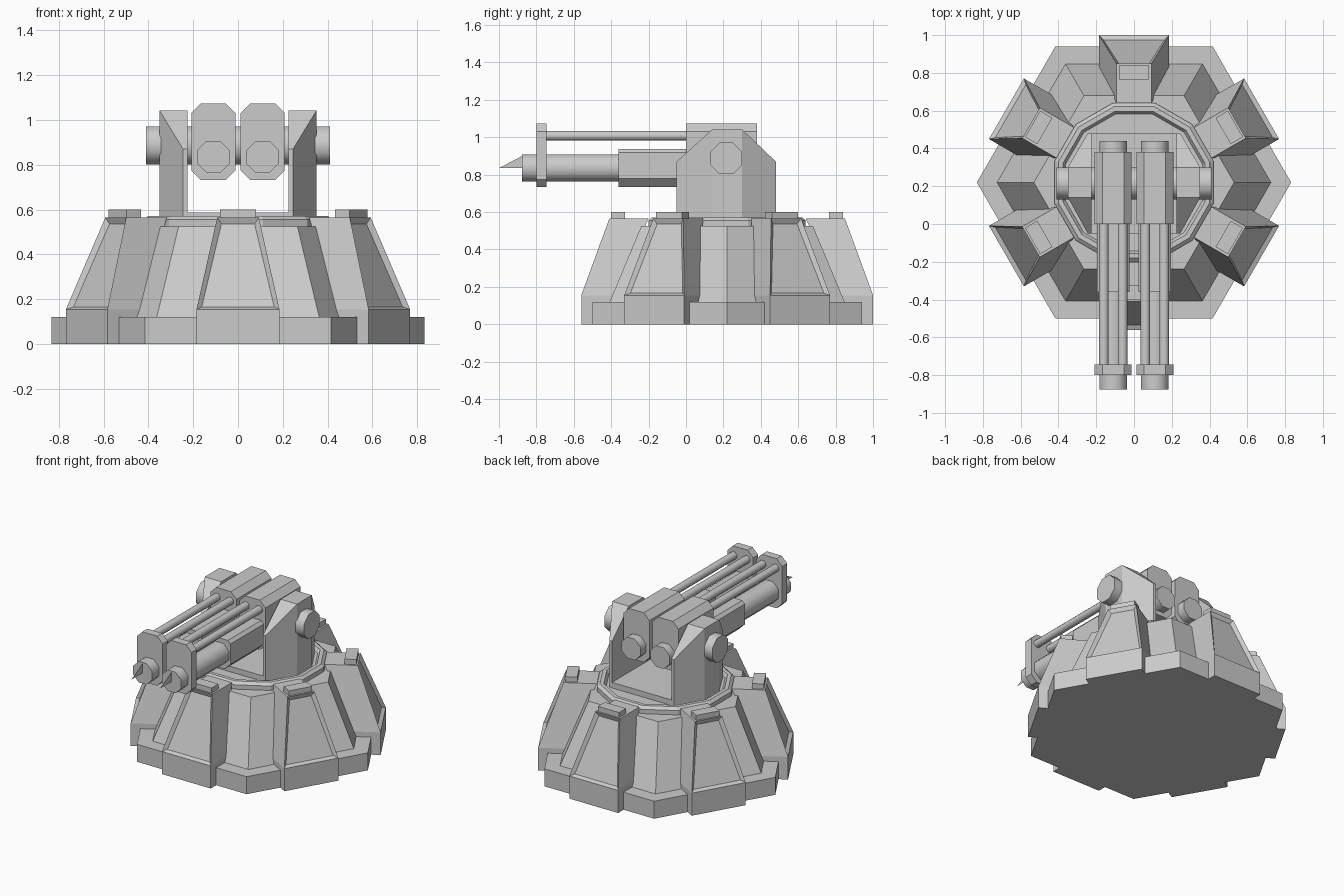
import bpy, bmesh
from math import pi, cos, sin, radians
from mathutils import Matrix, Vector

if "Cube" in bpy.data.objects:
    bpy.data.objects.remove(bpy.data.objects["Cube"])

CY = 0.22  # turret axis lies at y = 0.22


def finish(name, bm, smooth=False):
    bmesh.ops.recalc_face_normals(bm, faces=bm.faces[:])
    me = bpy.data.meshes.new(name)
    bm.to_mesh(me)
    bm.free()
    ob = bpy.data.objects.new(name, me)
    bpy.context.collection.objects.link(ob)
    if smooth:
        bpy.context.view_layer.objects.active = ob
        ob.select_set(True)
        bpy.ops.object.shade_smooth_by_angle(angle=radians(50))
        ob.select_set(False)
    return ob


def loft(loops, bm=None, cap=True):
    """Skin a list of equal-length closed loops of 3D points."""
    bm = bm or bmesh.new()
    rings = [[bm.verts.new(p) for p in loop] for loop in loops]
    n = len(rings[0])
    for a, b in zip(rings, rings[1:]):
        for i in range(n):
            j = (i + 1) % n
            bm.faces.new((a[i], a[j], b[j], b[i]))
    if cap:
        bm.faces.new(rings[0])
        bm.faces.new(rings[-1])
    return bm


def ngon(n, r, z, off=0.0):
    return [(r * cos(off + 2 * pi * i / n), CY + r * sin(off + 2 * pi * i / n), z) for i in range(n)]


def rect(r0, r1, hw, z):
    return [(r0, -hw, z), (r1, -hw, z), (r1, hw, z), (r0, hw, z)]


def rod(name, x, z, r, y0, y1, off=pi / 8):
    """Eight-sided rod running along y."""
    ring = [(x + r * cos(off + i * pi / 4), z + r * sin(off + i * pi / 4)) for i in range(8)]
    return finish(name, loft([[(a, y, b) for a, b in ring] for y in (y0, y1)]), True)


def block(name, x, hw, z0, z1, ct, cb, y0, y1):
    """Block along y with chamfered top (ct) and bottom (cb) corners."""
    sec = [(-hw, z0 + cb), (-hw + cb, z0), (hw - cb, z0), (hw, z0 + cb),
           (hw, z1 - ct), (hw - ct, z1), (-hw + ct, z1), (-hw, z1 - ct)]
    return finish(name, loft([[(x + a, y, b) for a, b in sec] for y in (y0, y1)]))


# Hexagonal footing and tapered body
finish("footing", loft([ngon(6, 0.832, 0), ngon(6, 0.832, 0.12)]))
finish("tapered_body", loft([ngon(6, 0.725, 0.12), ngon(6, 0.53, 0.525)]))

# Twelve-sided turntable ring with a sunken floor
o = pi / 12
finish("turntable_ring", loft([ngon(12, 0.435, 0.5, o), ngon(12, 0.435, 0.555, o),
                               ngon(12, 0.415, 0.572, o), ngon(12, 0.39, 0.572, o),
                               ngon(12, 0.375, 0.55, o)]))

# Six buttresses with recessed face panels and a cap block each
for k in range(6):
    turn = Matrix.Translation((0, CY, 0)) @ Matrix.Rotation(radians(30 + 60 * k), 4, 'Z')
    bm = loft([rect(0.61, 0.78, 0.185, 0), rect(0.61, 0.78, 0.185, 0.155),
               rect(0.42, 0.63, 0.093, 0.565)])
    bmesh.ops.recalc_face_normals(bm, faces=bm.faces[:])
    bm.normal_update()
    panel = [f for f in bm.faces if f.normal.x > 0.7 and f.normal.z > 0.1]
    bmesh.ops.inset_individual(bm, faces=panel, thickness=0.03, depth=-0.02)
    bm.transform(turn)
    finish("buttress", bm)
    cap = loft([rect(0.545, 0.62, 0.08, 0.55), rect(0.545, 0.62, 0.08, 0.6)])
    cap.transform(turn)
    finish("buttress_cap", cap)

# Yoke: floor plate and two chamfered side plates
plan = [(0.23, -0.05), (0.35, 0.14), (0.35, 0.30), (0.23, 0.48)]
plan += [(-x, y) for x, y in reversed(plan)]
finish("yoke_floor", loft([[(x, y, z) for x, y in plan] for z in (0.54, 0.588)]))
side = [(-0.05, 0.55, 0.245), (-0.05, 0.87, 0.245), (0.14, 1.042, 0.35), (0.30, 1.042, 0.35),
        (0.48, 0.87, 0.245), (0.48, 0.55, 0.245), (0.30, 0.55, 0.35), (0.14, 0.55, 0.35)]
for s in (-1, 1):
    bm = bmesh.new()
    out = [bm.verts.new((s * x, y, z)) for y, z, x in side]
    inn = [bm.verts.new((s * 0.225, y, z)) for y, z, x in side]
    for i in range(8):
        j = (i + 1) % 8
        bm.faces.new((out[i], out[j], inn[j], inn[i]))
    for q in ((0, 1, 2, 7), (7, 2, 3, 6), (6, 3, 4, 5)):
        bm.faces.new([out[i] for i in q])
    bm.faces.new(inn)
    finish("yoke_side", bm)

# Trunnion axle through the yoke
axle = [(0.215 + 0.092 * cos(pi / 8 + i * pi / 4), 0.887 + 0.092 * sin(pi / 8 + i * pi / 4)) for i in range(8)]
finish("trunnion_axle", loft([[(x, y, z) for y, z in axle] for x in (-0.41, 0.41)]), True)

# Twin guns
for s in (-1, 1):
    x = s * 0.11
    block("receiver", x, 0.098, 0.733, 1.073, 0.042, 0.042, 0.0, 0.38)
    block("barrel_housing", x, 0.085, 0.733, 0.937, 0.02, 0.045, -0.36, 0.0)
    block("muzzle_bracket", x, 0.098, 0.733, 1.073, 0.042, 0.042, -0.80, -0.745)
    rod("barrel", x, 0.835, 0.078, -0.877, -0.35)
    rod("breech_plug", x, 0.835, 0.078, 0.37, 0.44)
    for d in (-0.05, 0.05):
        rod("guide_rod", x + d, 1.008, 0.027, -0.75, 0.01)
    # Thin pointed blade at the muzzle
    bm = bmesh.new()
    bm.faces.new([bm.verts.new((x, y, z)) for y, z in ((-0.875, 0.835), (-1.0, 0.835), (-0.875, 0.9))])
    finish("muzzle_blade", bm)
